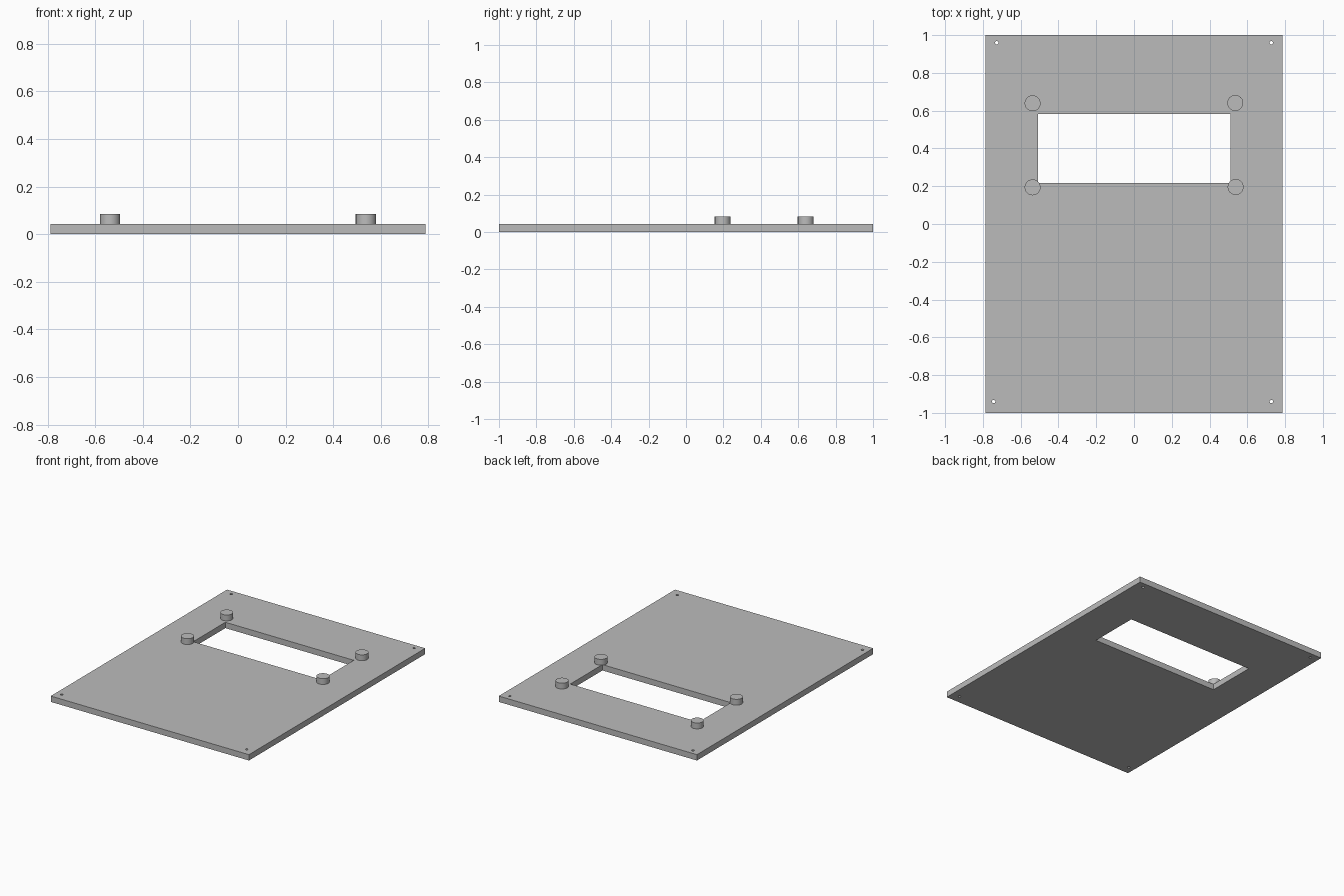
import bpy
from math import radians

cube = bpy.data.objects.get("Cube")
if cube:
    bpy.data.objects.remove(cube, do_unlink=True)

THICK = 0.042

grey = bpy.data.materials.new("plain grey")
grey.use_nodes = True
colour = (0.5, 0.5, 0.5, 1)
grey.diffuse_color = colour
grey.node_tree.nodes["Principled BSDF"].inputs["Base Color"].default_value = colour


def box(name, x0, x1, y0, y1, z0, z1):
    bpy.ops.mesh.primitive_cube_add(
        size=1, location=((x0 + x1) / 2, (y0 + y1) / 2, (z0 + z1) / 2))
    ob = bpy.context.object
    ob.name = name
    ob.scale = (x1 - x0, y1 - y0, z1 - z0)
    bpy.ops.object.transform_apply(location=False, rotation=False, scale=True)
    ob.data.materials.append(grey)
    return ob


def cylinder(name, x, y, z0, z1, radius, sides):
    bpy.ops.mesh.primitive_cylinder_add(
        vertices=sides, radius=radius, depth=z1 - z0, location=(x, y, (z0 + z1) / 2))
    ob = bpy.context.object
    ob.name = name
    ob.data.materials.append(grey)
    bpy.ops.object.shade_smooth_by_angle(angle=radians(30))
    return ob


# Flat panel
panel = box("panel", -0.787, 0.787, -1, 1, 0, THICK)

# Cutters: display window and corner screw holes
cutters = [box("window_cutter", -0.508, 0.512, 0.217, 0.582, -0.1, 0.1)]
holes = {"back_right": (-0.727, 0.96), "back_left": (0.727, 0.96),
         "front_right": (-0.743, -0.94), "front_left": (0.727, -0.94)}
for corner, (x, y) in holes.items():
    cutters.append(cylinder(corner + "_hole_cutter", x, y, -0.1, 0.1, 0.009, 24))

# Cut the openings and drop the cutters
for cutter in cutters:
    mod = panel.modifiers.new(cutter.name, "BOOLEAN")
    mod.operation = "DIFFERENCE"
    mod.solver = "EXACT"
    mod.object = cutter
    bpy.context.view_layer.objects.active = panel
    bpy.ops.object.modifier_apply(modifier=mod.name)
    bpy.data.objects.remove(cutter, do_unlink=True)

# Round standoffs at the window corners
standoffs = {"back_right": (-0.537, 0.639), "back_left": (0.536, 0.641),
             "front_right": (-0.537, 0.194), "front_left": (0.538, 0.196)}
for corner, (x, y) in standoffs.items():
    cylinder(corner + "_standoff", x, y, THICK, 2 * THICK, 0.042, 48)
